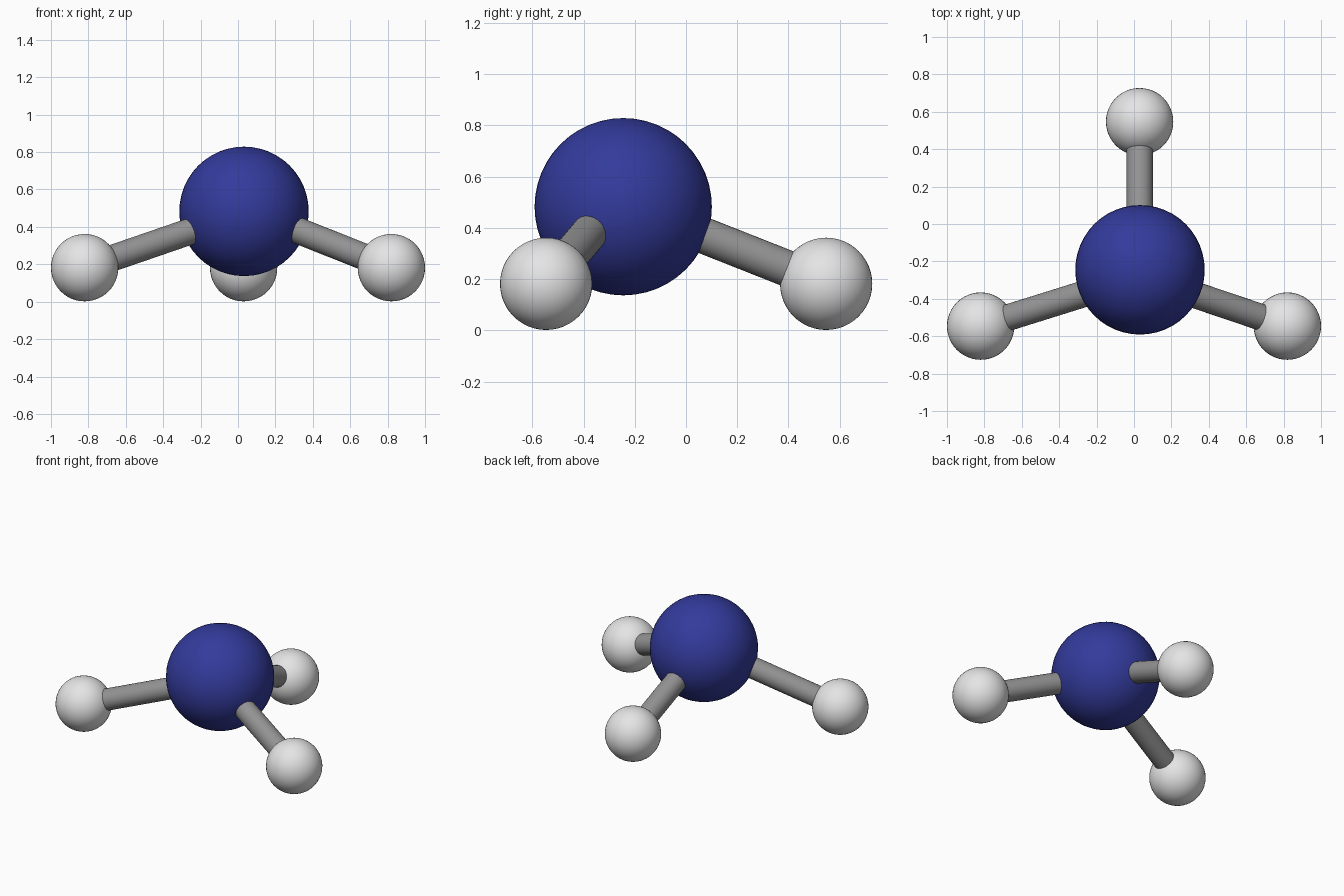
import bpy
from mathutils import Vector

if "Cube" in bpy.data.objects:
    bpy.data.objects.remove(bpy.data.objects["Cube"])


def material(name, rgb):
    m = bpy.data.materials.new(name)
    m.diffuse_color = (*rgb, 1.0)
    m.use_nodes = True
    m.node_tree.nodes["Principled BSDF"].inputs["Base Color"].default_value = m.diffuse_color
    return m


BLUE = material("deep blue", (0.033, 0.043, 0.33))
WHITE = material("light grey", (0.78, 0.78, 0.78))
GREY = material("mid grey", (0.29, 0.29, 0.29))


def finish(name, mat, angle):
    ob = bpy.context.object
    ob.name = name
    ob.data.materials.append(mat)
    bpy.ops.object.shade_smooth_by_angle(angle=angle)
    return ob


def ball(name, centre, radius, mat):
    bpy.ops.mesh.primitive_uv_sphere_add(
        segments=48, ring_count=24, radius=radius, location=centre)
    return finish(name, mat, 1.0)


def rod(name, a, b, radius, mat):
    a, b = Vector(a), Vector(b)
    d = b - a
    bpy.ops.mesh.primitive_cylinder_add(
        vertices=32, radius=radius, depth=d.length, location=(a + b) / 2,
        rotation=d.to_track_quat('Z', 'Y').to_euler())
    return finish(name, mat, 0.6)


# Large central atom
ball("central_atom", (0.032, -0.245, 0.483), 0.346, BLUE)

# Small outer atoms, each with the point its bond aims at inside the centre
outer = {
    "left": ((-0.82, -0.546, 0.182), (0.032, -0.28, 0.475)),
    "right": ((0.82, -0.546, 0.182), (0.032, -0.28, 0.495)),
    "back": ((0.03, 0.547, 0.182), (0.03, -0.245, 0.495)),
}
for side, (pos, hub) in outer.items():
    ball(side + "_atom", pos, 0.18, WHITE)
    rod(side + "_bond", hub, Vector(pos).lerp(Vector(hub), 0.08), 0.071, GREY)
